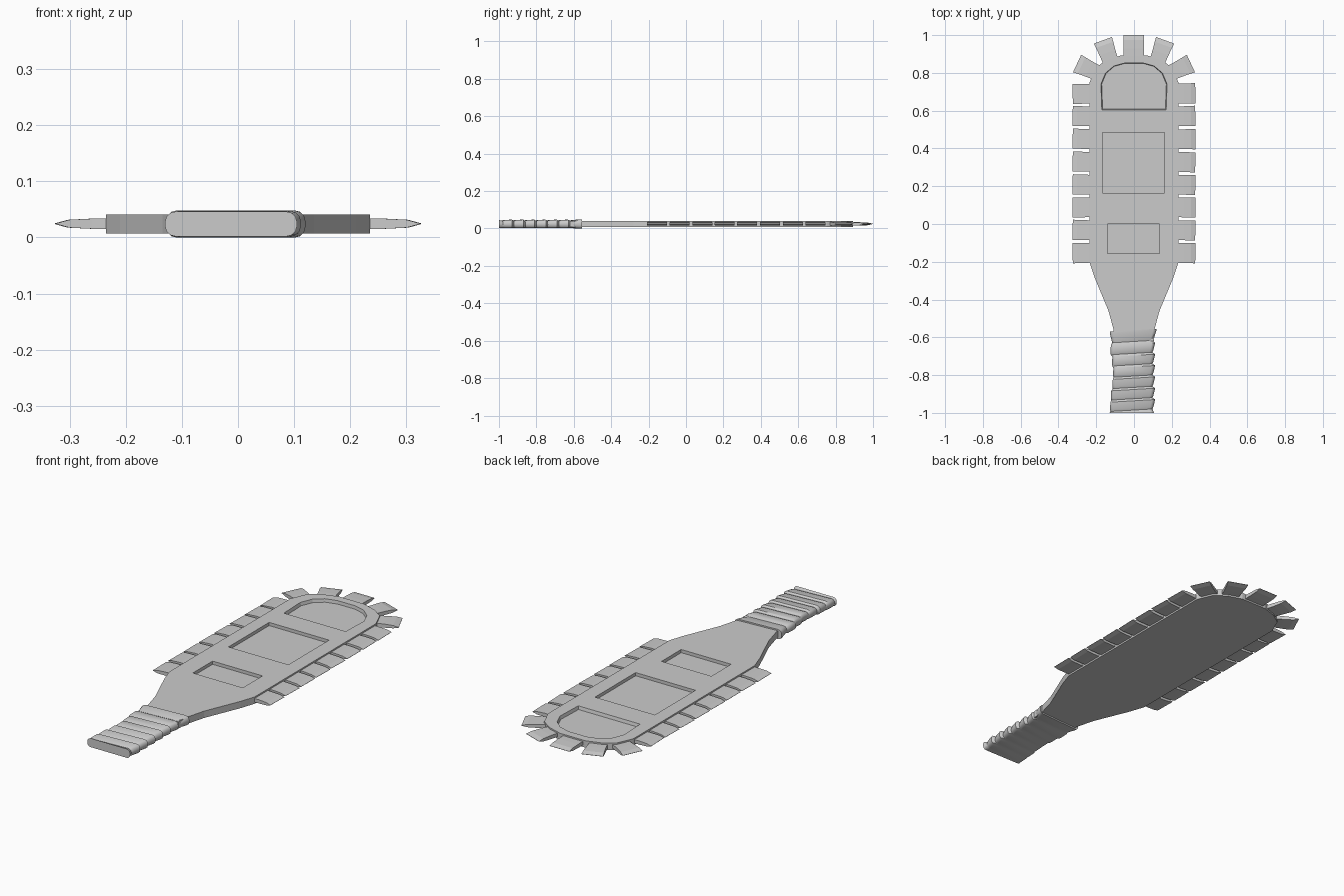
import bpy, bmesh, math, random

if "Cube" in bpy.data.objects:
    bpy.data.objects.remove(bpy.data.objects["Cube"])

random.seed(4)


def make_object(name, bm):
    bmesh.ops.recalc_face_normals(bm, faces=bm.faces)
    mesh = bpy.data.meshes.new(name)
    bm.to_mesh(mesh)
    bm.free()
    ob = bpy.data.objects.new(name, mesh)
    bpy.context.collection.objects.link(ob)
    return ob


def loft(name, rings):
    """Skin equal-length rings of points and cap both ends."""
    bm = bmesh.new()
    rows = [[bm.verts.new(p) for p in ring] for ring in rings]
    n = len(rows[0])
    for a, b in zip(rows, rows[1:]):
        for i in range(n):
            j = (i + 1) % n
            bm.faces.new((a[i], a[j], b[j], b[i]))
    bm.faces.new(rows[0])
    bm.faces.new(rows[-1])
    return make_object(name, bm)


def mirrored(half):
    return half + [(-x, y) for x, y in reversed(half)]


def slab(name, outline, z0, z1, shrink=1.0):
    """Extrude an outline from z0 to z1; the lower ring may be shrunk."""
    cy = sum(p[1] for p in outline) / len(outline)
    low = [(x * shrink, cy + (y - cy) * shrink, z0) for x, y in outline]
    return loft(name, [low, [(x, y, z1) for x, y in outline]])


# Paddle board
board = slab("paddle_board", mirrored([
    (0.105, -0.62), (0.108, -0.56), (0.135, -0.46), (0.21, -0.28), (0.235, -0.205),
    (0.235, 0.75), (0.20, 0.83), (0.145, 0.868), (0.07, 0.892)]), 0.007, 0.041)

# Shallow panels sunk into the upper face
cutters = [
    slab("lower_panel_cutter", [(-0.14, -0.155), (0.135, -0.155), (0.135, 0.0), (-0.14, 0.0)],
         0.025, 0.06),
    slab("middle_panel_cutter", [(-0.168, 0.165), (0.162, 0.165), (0.162, 0.485), (-0.168, 0.485)],
         0.025, 0.06),
    slab("head_panel_cutter", mirrored([
        (0.175, 0.60), (0.18, 0.74), (0.155, 0.80), (0.11, 0.838), (0.05, 0.855)]),
        0.025, 0.06, 0.95)]
for c in cutters:
    c.hide_render = True
    mod = board.modifiers.new("panel", 'BOOLEAN')
    mod.operation = 'DIFFERENCE'
    mod.solver = 'EXACT'
    mod.object = c
bpy.context.view_layer.update()
baked = bpy.data.meshes.new_from_object(
    board.evaluated_get(bpy.context.evaluated_depsgraph_get()))
board.modifiers.clear()
board.data = baked
for c in cutters:
    bpy.data.objects.remove(c)


def blade(name, x, y, angle, length, root_w, tip_w):
    """Flat stone blade pointing outward with a sharpened tip."""
    ca, sa = math.cos(angle), math.sin(angle)
    rings = []
    for u, t in ((-0.02, 0.0095), (length * 0.35, 0.009), (length * 0.76, 0.007),
                 (length, 0.0006)):
        w = root_w + (tip_w - root_w) * max(u, 0) / length
        rings.append([(x + u * ca - v * sa, y + u * sa + v * ca, 0.0245 + z)
                      for v, z in ((-w, -t), (w, -t), (w, t), (-w, t))])
    return loft(name, rings)


# Blades along both sides
for side, base in (("right", 0.0), ("left", math.pi)):
    s = 1 if side == "right" else -1
    for i in range(8):
        blade(f"{side}_blade_{i + 1}", s * 0.228, -0.153 + i * 0.1205,
              base + random.uniform(-0.035, 0.035), 0.097, 0.0515, 0.0535)
    # Blades fanned round the head
    for j, (x, y, deg, w) in enumerate(((0.205, 0.805, 25, 0.04), (0.128, 0.873, 70, 0.041))):
        a = math.radians(deg if s > 0 else 180 - deg)
        blade(f"{side}_head_blade_{j + 1}", s * x, y, a, 0.106, w, 0.051)
blade("tip_blade", -0.002, 0.89, math.pi / 2, 0.11, 0.054, 0.054)


def wrap_ring(y, left, right, top, bottom=0.002, tilt=0.0):
    """Flattened oval section of the grip, tilted slightly in plan."""
    c, pts = 0.018, []
    for cx, cz, start in ((right - c, top - c, 0), (left + c, top - c, 90),
                          (left + c, bottom + c, 180), (right - c, bottom + c, 270)):
        for k in range(4):
            a = math.radians(start + 30 * k)
            x = cx + c * math.cos(a)
            pts.append((x, y + tilt * x, cz + c * math.sin(a)))
    return pts


# Handle core with overlapping cord wraps
rings = [wrap_ring(-1.0, -0.130, 0.105, 0.046)]
bands = 6
for i in range(bands):
    y0 = -0.985 + i * 0.06
    y1 = y0 + 0.053
    left = -0.117 - 0.008 * math.cos(i * 1.1)
    rings.append(wrap_ring(y0, left, 0.098, 0.040, tilt=0.06))
    rings.append(wrap_ring(y0 + 0.012, left - 0.002, 0.103, 0.045, tilt=0.06))
    rings.append(wrap_ring(y1 - 0.004, left, 0.112, 0.047, tilt=0.06))
rings.append(wrap_ring(-0.622, -0.116, 0.098, 0.041, tilt=0.06))
rings.append(wrap_ring(-0.610, -0.118, 0.106, 0.044, tilt=0.06))
rings.append(wrap_ring(-0.572, -0.128, 0.118, 0.048, 0.0, 0.06))
rings.append(wrap_ring(-0.562, -0.128, 0.120, 0.048, 0.0, 0.06))
handle = loft("handle_wrap", rings)
bpy.context.view_layer.objects.active = handle
handle.select_set(True)
bpy.ops.object.shade_smooth_by_angle(angle=math.radians(32))
